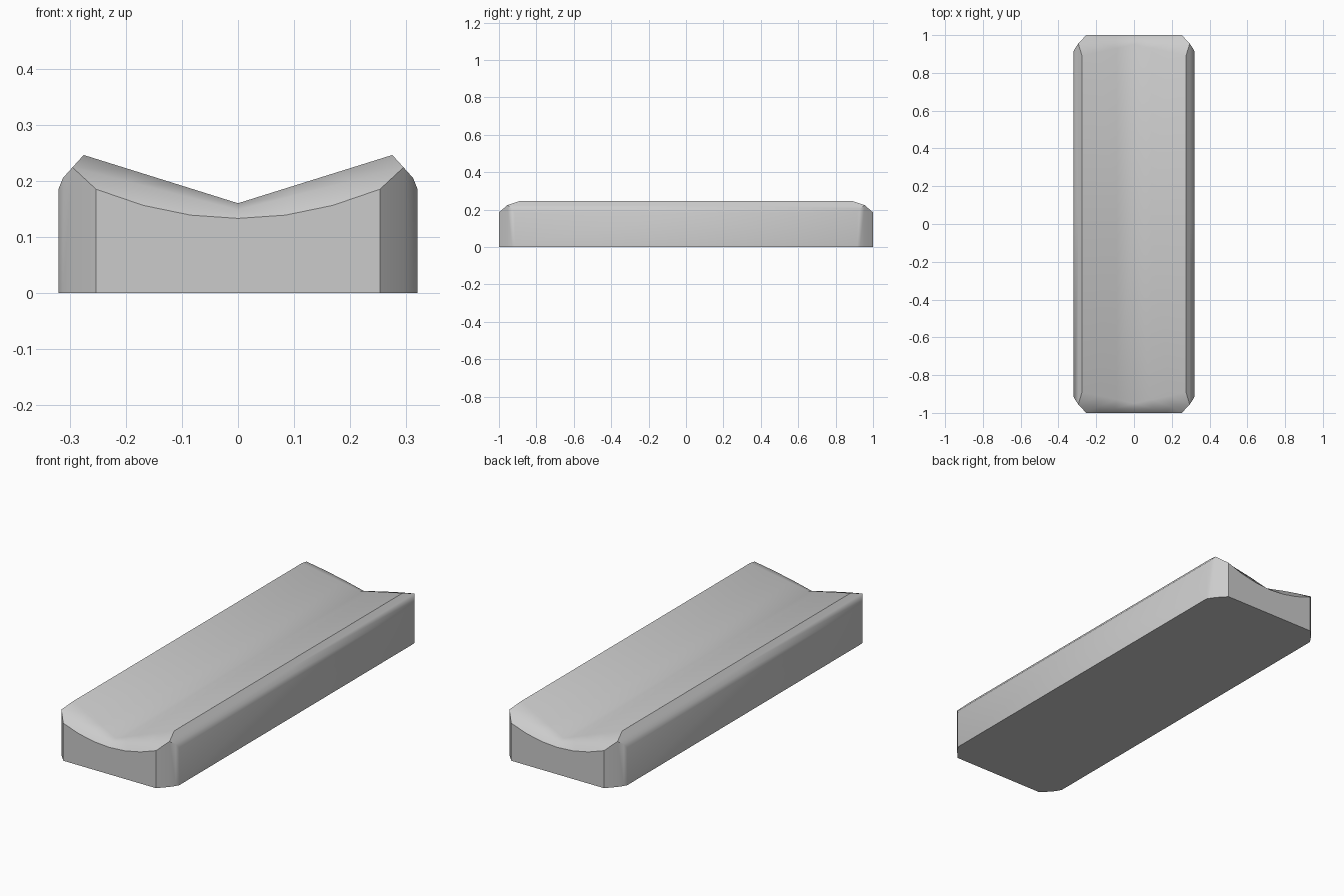
import bpy
import bmesh
import math
from mathutils import Vector

cube = bpy.data.objects.get("Cube")
if cube:
    bpy.data.objects.remove(cube)

grey = bpy.data.materials.new("plain_grey")
grey.use_nodes = True
colour = (0.6, 0.6, 0.6, 1)
grey.diffuse_color = colour
grey.node_tree.nodes["Principled BSDF"].inputs["Base Color"].default_value = colour

bm = bmesh.new()


def strip(*rows):
    """Join neighbouring rows of points with quads."""
    grid = [[bm.verts.new(p) for p in row] for row in rows]
    for a, b in zip(grid, grid[1:]):
        for i in range(len(a) - 1):
            bm.faces.new((a[i], a[i + 1], b[i + 1], b[i]))


def floor(row):
    return [(x, y, 0) for x, y, z in row]


# One quarter: V-shaped trough, rolling down to a curved lip at the end
steps = [i / 3 for i in range(4)]
middle = [(0.275 * s, 0, 0.16 + 0.086 * s) for s in steps]
shoulder = [(0.275 * s, 0.95 - 0.06 * s, 0.16 + 0.086 * s) for s in steps]
roll = [(0.295 * s, 0.98 - 0.025 * s * s, 0.148 + 0.076 * s) for s in steps]
lip = [(0.253 * s, 1, 0.133 + 0.052 * s * s) for s in steps]
strip(middle, shoulder, roll, lip)

# End wall and the clipped vertical corner
strip(lip, floor(lip))
corner = [lip[-1], roll[-1], (0.312, 0.93, 0.205), (0.32, 0.915, 0.185)]
strip(corner, floor(corner))

# Long side with its rounded chamfer under the ridge
side = [shoulder[-1]] + corner[1:] + [(0.32, 0.915, 0)]
strip([(x, 0, z) for x, y, z in side], side)

# Mirror to all four quarters, weld and close the underside
for axis in (Vector((1, 0, 0)), Vector((0, 1, 0))):
    copy = bmesh.ops.duplicate(bm, geom=bm.verts[:] + bm.edges[:] + bm.faces[:])
    for v in copy["geom"]:
        if isinstance(v, bmesh.types.BMVert):
            v.co -= 2 * v.co.dot(axis) * axis
bmesh.ops.remove_doubles(bm, verts=bm.verts[:], dist=0.0005)
bmesh.ops.holes_fill(bm, edges=[e for e in bm.edges if e.is_boundary], sides=0)
bmesh.ops.recalc_face_normals(bm, faces=bm.faces[:])

mesh = bpy.data.meshes.new("trough_block")
bm.to_mesh(mesh)
bm.free()
mesh.materials.append(grey)
block = bpy.data.objects.new("trough_block", mesh)
bpy.context.collection.objects.link(block)

bpy.ops.object.select_all(action="DESELECT")
block.select_set(True)
bpy.context.view_layer.objects.active = block
bpy.ops.object.shade_smooth_by_angle(angle=math.radians(36))
